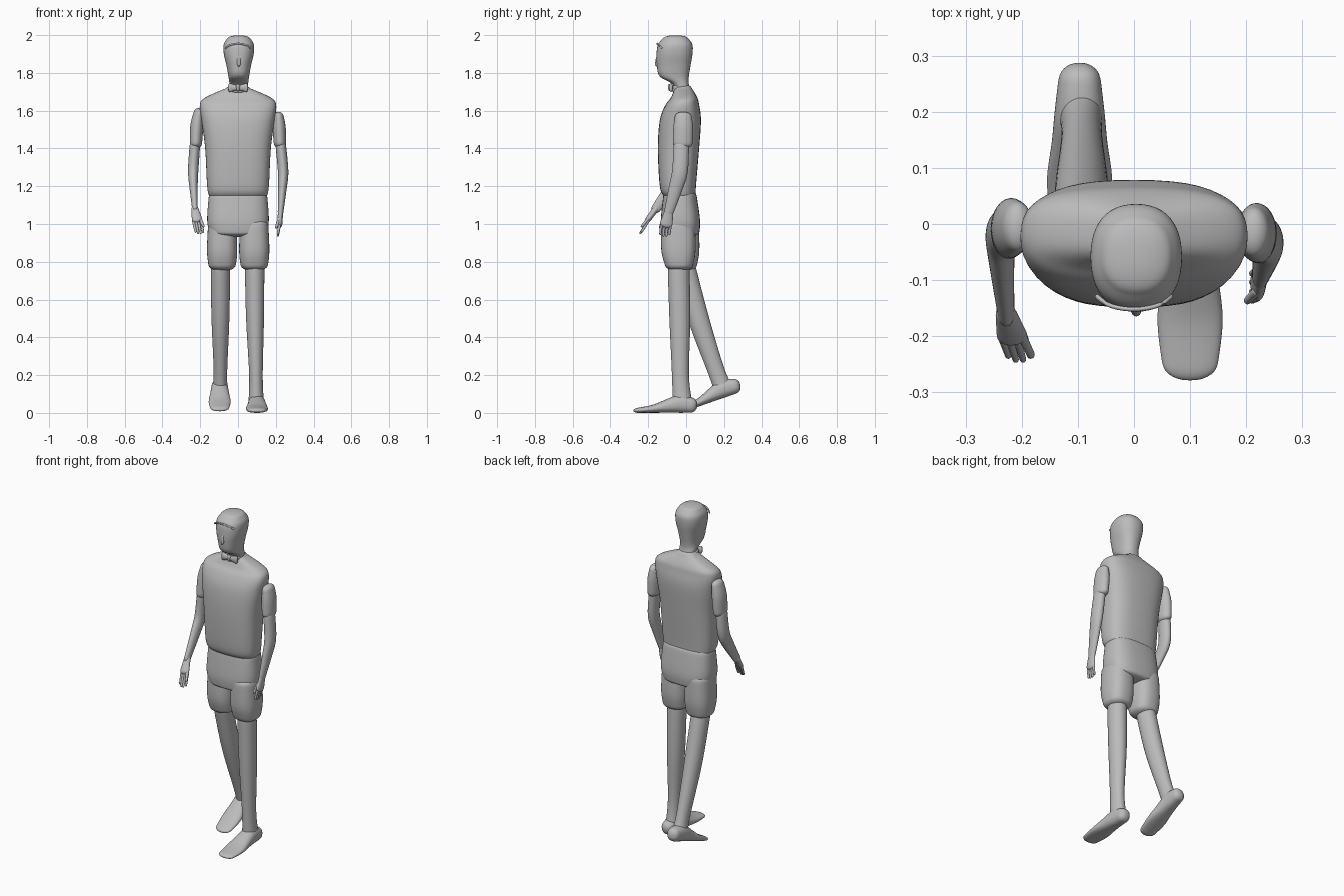
import bpy, bmesh
from math import sin, cos, pi, radians, copysign
from mathutils import Vector

if "Cube" in bpy.data.objects:
    bpy.data.objects.remove(bpy.data.objects["Cube"])

colour = (.5, .5, .5, 1)
grey = bpy.data.materials.new("plain_grey")
grey.use_nodes = True
grey.diffuse_color = colour
grey.node_tree.nodes["Principled BSDF"].inputs["Base Color"].default_value = colour


def spline(rows, steps=4):
    """Smooth curve passing through every row."""
    keys = [Vector(row) for row in rows]
    padded = [keys[0]] + keys + [keys[-1]]
    curve = []
    for a, b, c, d in zip(padded, padded[1:], padded[2:], padded[3:]):
        for k in range(steps):
            s = k / steps
            bend = (a * 2 - b * 5 + c * 4 - d) * s + (b * 3 - a - c * 3 + d) * s * s
            curve.append(b + (c - a + bend) * (s / 2))
    return curve + [keys[-1]]


def ring_points(centre, tangent, wide, deep, power, sides):
    """Rounded-square ring standing across the tangent."""
    side = Vector((0, 1, 0)) if abs(tangent.x) > .8 else Vector((1, 0, 0))
    u = (side - tangent * side.dot(tangent)).normalized()
    v = tangent.cross(u)
    points = []
    for k in range(sides):
        c, s = cos(2 * pi * k / sides), sin(2 * pi * k / sides)
        a = copysign(abs(c) ** (2 / power), c)
        b = copysign(abs(s) ** (2 / power), s)
        points.append(centre + u * a * wide + v * b * deep)
    return points


def loft(name, rows, dome=.02, power=2, level=False, sides=24):
    """Skin rows of (x, y, z, half width, half depth), with domed ends."""
    curve = spline(rows)
    centres = [Vector(row[:3]) for row in curve]
    last = len(curve) - 1
    sections = []
    for i, row in enumerate(curve):
        tangent = (centres[min(i + 1, last)] - centres[max(i - 1, 0)]).normalized()
        if level:
            tangent = Vector((0, 0, 1))
        sections.append((centres[i], tangent, row[3], row[4]))

    def domed(section, direction):
        centre, tangent, wide, deep = section
        return [(centre + tangent * direction * dome * sin(a), tangent, wide * cos(a), deep * cos(a))
                for a in (radians(25), radians(50), radians(75))]

    sections = domed(sections[0], -1)[::-1] + sections + domed(sections[-1], 1)
    bm = bmesh.new()
    rings = [[bm.verts.new(p) for p in ring_points(*section, power, sides)] for section in sections]
    for low, high in zip(rings, rings[1:]):
        for k in range(sides):
            bm.faces.new((low[k - 1], low[k], high[k], high[k - 1]))
    bm.faces.new(rings[0][::-1])
    bm.faces.new(rings[-1])
    bmesh.ops.recalc_face_normals(bm, faces=bm.faces)
    for face in bm.faces:
        face.smooth = True
    mesh = bpy.data.meshes.new(name)
    bm.to_mesh(mesh)
    bm.free()
    mesh.materials.append(grey)
    part = bpy.data.objects.new(name, mesh)
    bpy.context.collection.objects.link(part)
    part.modifiers.new("smooth", "SUBSURF").levels = 1


def stack(name, rows, cx=0, dome=.02, power=2.5):
    """Level rings given as (height, front, back, half width)."""
    loft(name, [(cx, (front + back) / 2, z, wide, (back - front) / 2) for z, front, back, wide in rows],
         dome, power, level=True)


def limb(name, joints, girths, dome=.02):
    """Tube through joints, taking one (half width, half depth) at each."""
    loft(name, [(*joint, *girth) for joint, girth in zip(joints, girths)], dome)


def taper(name, start, end, radius):
    """Small round-ended digit that narrows to its tip."""
    limb(name, (start, end), ((radius, radius), (radius * .8, radius * .8)), dome=radius)


# Shirt with sloping shoulders
stack("shirt", [(1.15, -.12, .05, .155), (1.2, -.14, .053, .165), (1.4, -.15, .07, .175),
                (1.55, -.14, .08, .195), (1.63, -.11, .07, .204), (1.67, -.08, .06, .175),
                (1.72, -.06, .03, .06)], power=2.7)

# Shorts
stack("shorts_hips", [(.95, -.13, .07, .15), (1.02, -.135, .075, .165), (1.16, -.12, .055, .155)], power=2.7)
for side, cx, shift in (("left", .086, -.012), ("right", -.084, .008)):
    stack(f"{side}_shorts_leg", [(z, front + shift, back + shift, wide) for z, front, back, wide in
                                 ((.78, -.1, .05, .073), (.86, -.12, .063, .081), (1, -.12, .06, .075))],
          cx, dome=.03)

# Legs, one planted and one trailing
leg_girths = [(.052, .058), (.048, .056), (.036, .045), (.041, .052)]
limb("left_leg", [(.088, -.04, .78), (.09, -.033, .5), (.095, -.03, .2), (.096, -.02, .06)], leg_girths)
limb("right_leg", [(-.093, -.01, .78), (-.093, .065, .5), (-.093, .16, .22), (-.095, .2, .12)], leg_girths)


def foot(name, cx, heel_y, heel_z, pitch):
    """Flat-soled foot, pitched about its heel."""
    c, s = cos(pitch), sin(pitch)
    rows = []
    for reach, wide, tall in ((.02, .038, .04), (.08, .045, .048), (.14, .05, .038), (.22, .059, .022), (.3, .05, .014)):
        rows.append((cx, heel_y - reach * c - tall * s, heel_z - reach * s + tall * c, wide, tall))
    loft(name, rows, dome=.03, power=2.3)


foot("left_foot", .1, .05, 0, 0)
foot("right_foot", -.097, .29, .11, radians(19))

# Head and neck
stack("head", [(1.68, -.06, .035, .05), (1.74, -.07, .015, .05), (1.78, -.14, .015, .055),
               (1.84, -.155, .025, .066), (1.9, -.157, .035, .08), (1.95, -.15, .035, .081),
               (1.98, -.125, .015, .064)], cx=.004, power=2.3)
taper("nose", (.004, -.148, 1.88), (.004, -.156, 1.845), .011)
brow_angles = [radians(a) for a in range(-60, 61, 20)]
limb("cap_edge", [(.076 * sin(a), -.075 - .077 * cos(a) ** .5, 1.91 + .045 * cos(a)) for a in brow_angles],
     [(.004, .005)] * len(brow_angles), dome=.004)

# Collar and bow tie
stack("collar", [(1.7, -.074, .034, .054), (1.73, -.075, .022, .052)], dome=.01)
for side, sign in (("left", 1), ("right", -1)):
    limb(f"{side}_bow", [(sign * x, -.08, 1.722) for x in (0, .025, .045)],
         [(.01, .012), (.011, .018), (.01, .024)], dome=.008)
taper("bow_knot", (0, -.085, 1.73), (0, -.085, 1.715), .012)

# Sleeves
sleeve_girths = [(.028, .045), (.035, .053), (.033, .053)]
limb("left_sleeve", [(.214, -.015, 1.57), (.218, -.015, 1.51), (.222, -.018, 1.425)], sleeve_girths, dome=.025)
limb("right_sleeve", [(-.207, -.005, 1.59), (-.218, -.006, 1.52), (-.223, -.01, 1.425)], sleeve_girths, dome=.025)

# Forearms
arm_girths = [(.028, .041), (.028, .042), (.023, .037), (.015, .025)]
limb("left_arm", [(.226, -.025, 1.42), (.239, -.032, 1.28), (.235, -.055, 1.19), (.225, -.092, 1.06)], arm_girths)
limb("right_arm", [(-.228, -.012, 1.42), (-.237, -.02, 1.29), (-.236, -.065, 1.21), (-.228, -.16, 1.08)], arm_girths)

# Palms
limb("left_palm", [(.225, -.092, 1.06), (.221, -.105, 1)], [(.014, .025), (.014, .034)])
limb("right_palm", [(-.228, -.16, 1.08), (-.217, -.2, 1.025)], [(.019, .017), (.028, .015)])

# Fingers and thumbs
for i in range(4):
    curl = .008 * sin(pi * i / 3)
    y = -.131 + .016 * i
    x = -.236 + .013 * i
    taper(f"left_finger_{i}", (.219, y, .99), (.211, y - .005, .948 - curl), .0075)
    taper(f"right_finger_{i}", (x, -.2, 1.015), (x + .012, -.234 - curl, .96 - curl), .0075)
taper("left_thumb", (.219, -.12, 1.03), (.203, -.136, .985), .009)
taper("right_thumb", (-.207, -.185, 1.045), (-.184, -.232, .99), .009)
